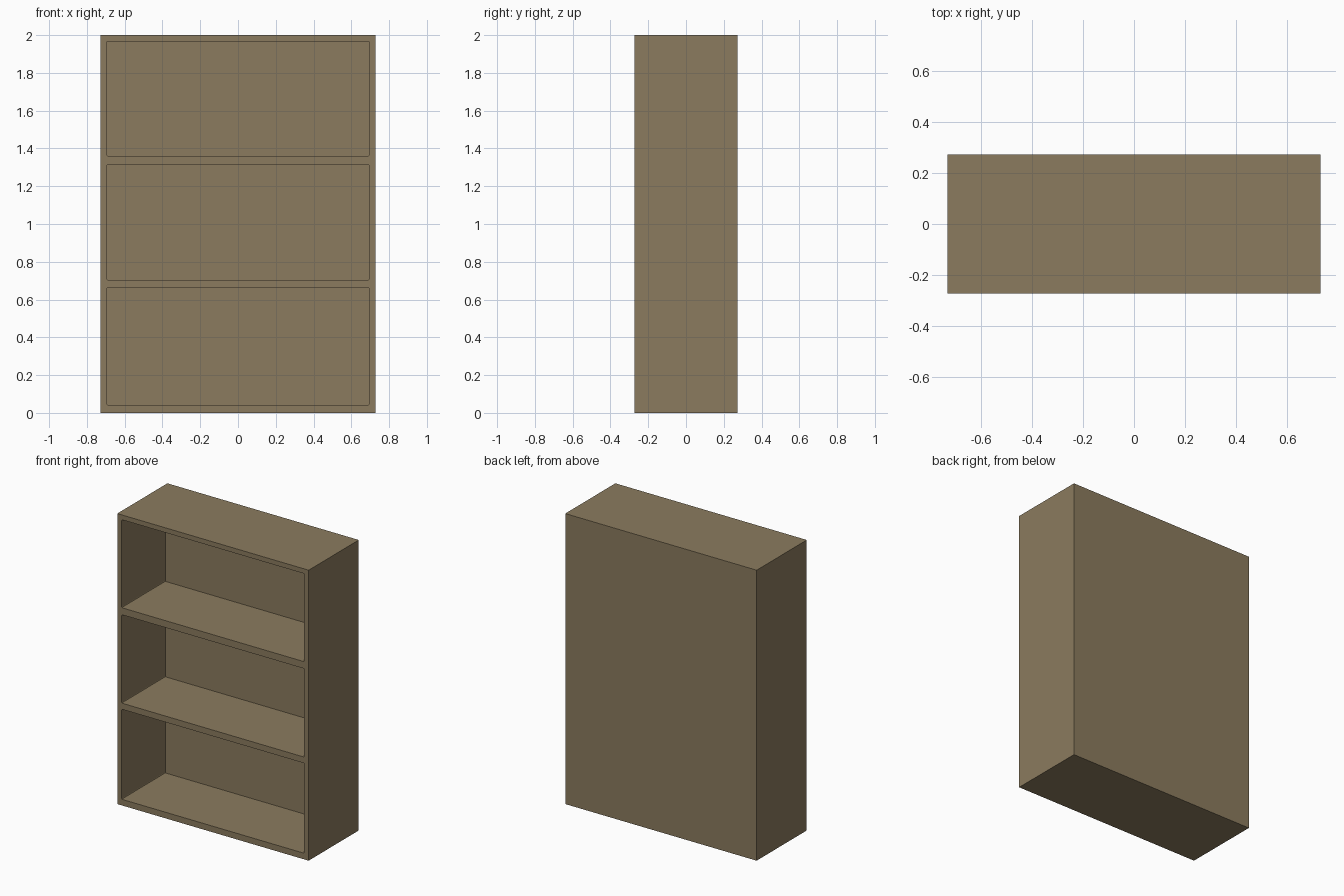
import bpy, bmesh

if "Cube" in bpy.data.objects:
    bpy.data.objects.remove(bpy.data.objects["Cube"])

W, D, H = 1.458, 0.545, 2.0       # outer size
OPEN_W = 1.39                     # width of each opening
BACK_Y = 0.202                    # front of the back panel
BAYS = [(0.042, 0.662), (0.704, 1.313), (1.361, 1.967)]  # bottom and top of each bay


def box(name, x0, x1, y0, y1, z0, z1, corner=0.0):
    """Box from its limits; corner rounds the edges running front to back."""
    bm = bmesh.new()
    bmesh.ops.create_cube(bm, size=1)
    for v in bm.verts:
        v.co.x = x1 if v.co.x > 0 else x0
        v.co.y = y1 if v.co.y > 0 else y0
        v.co.z = z1 if v.co.z > 0 else z0
    if corner:
        edges = [e for e in bm.edges
                 if abs(e.verts[0].co.y - e.verts[1].co.y) > 0.01]
        bmesh.ops.bevel(bm, geom=edges, offset=corner, segments=2,
                        profile=0.5, affect='EDGES')
    mesh = bpy.data.meshes.new(name)
    bm.to_mesh(mesh)
    bm.free()
    ob = bpy.data.objects.new(name, mesh)
    bpy.context.collection.objects.link(ob)
    return ob


# Solid wooden case
case = box("bookcase", -W / 2, W / 2, -D / 2, D / 2, 0, H)
wood = bpy.data.materials.new("wood")
wood.diffuse_color = (0.258, 0.198, 0.113, 1)
wood.use_nodes = True
wood.node_tree.nodes["Principled BSDF"].inputs["Base Color"].default_value = wood.diffuse_color
case.data.materials.append(wood)

# Three open bays cut in from the front, leaving shelves, sides and back
for i, (z0, z1) in enumerate(BAYS):
    cutter = box(f"bay_cutter_{i + 1}", -OPEN_W / 2, OPEN_W / 2,
                 -D / 2 - 0.1, BACK_Y, z0, z1, corner=0.006)
    cutter.data.materials.append(wood)
    cutter.hide_render = True
    cutter.hide_set(True)
    cut = case.modifiers.new(f"bay_{i + 1}", 'BOOLEAN')
    cut.operation = 'DIFFERENCE'
    cut.solver = 'EXACT'
    cut.object = cutter
